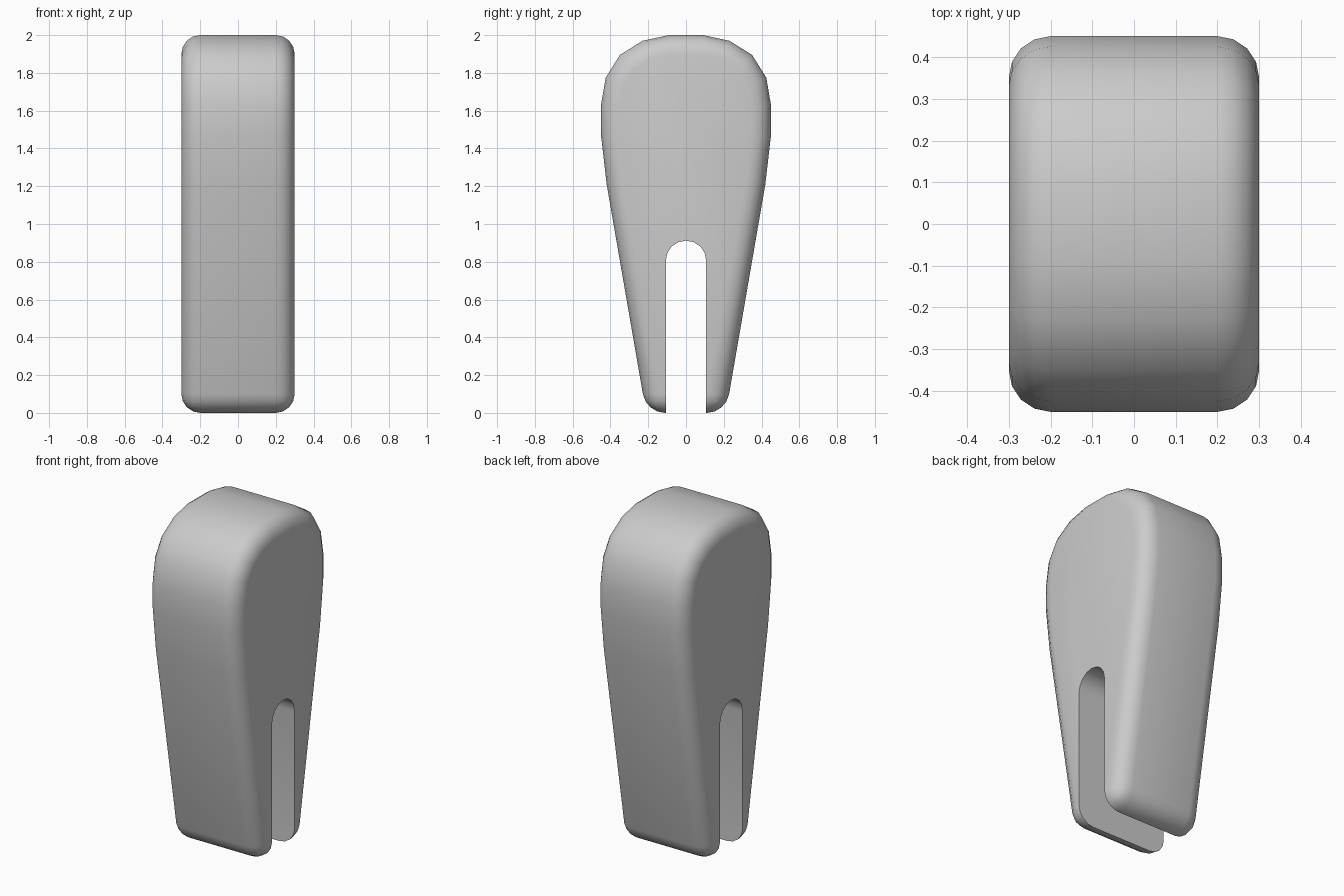
import bpy, bmesh
from math import cos, sin, pi, radians

cube = bpy.data.objects.get("Cube")
if cube:
    bpy.data.objects.remove(cube, do_unlink=True)

grey = bpy.data.materials.new("light_grey")
grey.use_nodes = True
COLOUR = (0.6, 0.6, 0.6, 1)
grey.diffuse_color = COLOUR
grey.node_tree.nodes["Principled BSDF"].inputs["Base Color"].default_value = COLOUR


def slab(name, outline, half_width):
    """Extrude a (y, z) outline symmetrically along x."""
    bm = bmesh.new()
    face = bm.faces.new([bm.verts.new((-half_width, y, z)) for y, z in outline])
    new = bmesh.ops.extrude_face_region(bm, geom=[face])["geom"]
    moved = [v for v in new if isinstance(v, bmesh.types.BMVert)]
    bmesh.ops.translate(bm, verts=moved, vec=(2 * half_width, 0, 0))
    bmesh.ops.recalc_face_normals(bm, faces=bm.faces)
    mesh = bpy.data.meshes.new(name)
    bm.to_mesh(mesh)
    bm.free()
    mesh.materials.append(grey)
    obj = bpy.data.objects.new(name, mesh)
    bpy.context.collection.objects.link(obj)
    return obj


# Tapered body with a rounded head
half = [(0.211, 0), (0.42, 1.21), (0.45, 1.47), (0.45, 1.63),
        (0.425, 1.775), (0.35, 1.895), (0.23, 1.97), (0.09, 2)]
body = slab("clip_body", half + [(-y, z) for y, z in reversed(half)], 0.3)

# Slot cutter with a round top
R, ZC = 0.107, 0.805
arc = [(R * cos(pi * i / 8), ZC + R * sin(pi * i / 8)) for i in range(9)]
cutter = slab("slot_cutter", [(R, -0.2)] + arc + [(-R, -0.2)], 0.5)

# Round the rim and bottom corners, then cut the slot
bevel = body.modifiers.new("rounded_rim", 'BEVEL')
bevel.width = 0.1
bevel.segments = 4
bevel.limit_method = 'ANGLE'
bevel.angle_limit = radians(50)
cut = body.modifiers.new("slot", 'BOOLEAN')
cut.operation = 'DIFFERENCE'
cut.solver = 'EXACT'
cut.object = cutter

bpy.ops.object.select_all(action='DESELECT')
body.select_set(True)
bpy.context.view_layer.objects.active = body
for name in ("rounded_rim", "slot"):
    bpy.ops.object.modifier_apply(modifier=name)
bpy.data.objects.remove(cutter, do_unlink=True)
bpy.ops.object.shade_smooth_by_angle(angle=radians(35))
